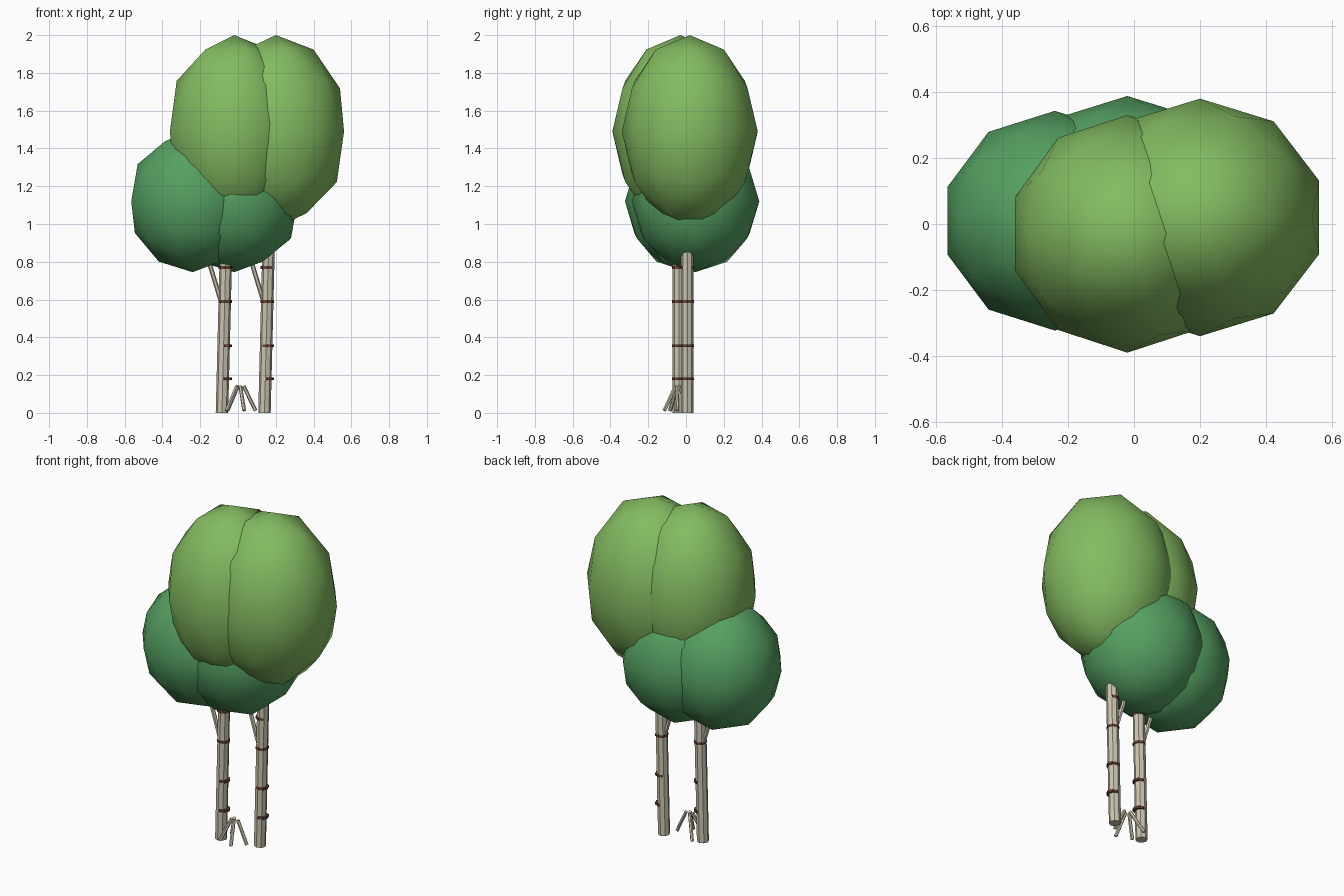
import bpy
from mathutils import Vector

if "Cube" in bpy.data.objects:
    bpy.data.objects.remove(bpy.data.objects["Cube"])


def material(name, rgb):
    m = bpy.data.materials.new(name)
    m.diffuse_color = (*rgb, 1)
    m.use_nodes = True
    m.node_tree.nodes["Principled BSDF"].inputs["Base Color"].default_value = m.diffuse_color
    return m


LIGHT = material("light_leaf", (0.23, 0.50, 0.12))
DARK = material("dark_leaf", (0.09, 0.35, 0.12))
BARK = material("bark", (0.60, 0.56, 0.43))
BAND = material("bark_band", (0.14, 0.05, 0.035))


def finish(name, mat):
    o = bpy.context.object
    o.name = name
    o.data.materials.append(mat)
    return o


def blob(name, centre, radii, mat):
    bpy.ops.mesh.primitive_ico_sphere_add(subdivisions=2, radius=1, location=centre)
    o = finish(name, mat)
    o.scale = radii
    bpy.ops.object.shade_smooth()


def rod(name, a, b, r, mat, sides=8):
    a, b = Vector(a), Vector(b)
    d = b - a
    bpy.ops.mesh.primitive_cylinder_add(vertices=sides, radius=r, depth=d.length,
                                        location=(a + b) / 2)
    o = finish(name, mat)
    o.rotation_euler = d.to_track_quat('Z', 'Y').to_euler()


# Foliage
blob("upper_foliage_right", (0.20, 0.02, 1.49), (0.38, 0.36, 0.51), LIGHT)
blob("upper_foliage_left", (-0.02, -0.03, 1.49), (0.358, 0.36, 0.51), LIGHT)
blob("lower_foliage_left", (-0.24, 0.01, 1.12), (0.342, 0.333, 0.375), DARK)
blob("lower_foliage_right", (-0.02, 0.05, 1.12), (0.353, 0.338, 0.375), DARK)

# Trunks with bark bands and one branch each
for side, x, y, bx in (("left", -0.085, -0.038, -0.068), ("right", 0.14, 0.007, 0.155)):
    rod(side + "_trunk", (x, y, 0), (x + 0.025, y, 1.0), 0.033, BARK)
    for i, z in enumerate((0.18, 0.355, 0.59, 0.77)):
        rod(f"{side}_bark_band_{i}", (bx, y, z - 0.007), (bx, y, z + 0.007), 0.036, BAND)
    rod(side + "_branch", (x - 0.005, y, 0.59), (x - 0.075, y, 0.82), 0.012, BARK, 6)

# Leaning sticks between the trunks
sticks = (((-0.06, -0.085), (-0.007, -0.05)), ((0.033, -0.115), (0.012, -0.055)),
          ((0.093, -0.05), (0.03, -0.045)), ((-0.055, 0.02), (0.0, -0.035)))
for i, (foot, tip) in enumerate(sticks):
    rod(f"stick_{i}", (*foot, 0.012), (*tip, 0.142), 0.01, BARK, 6)
